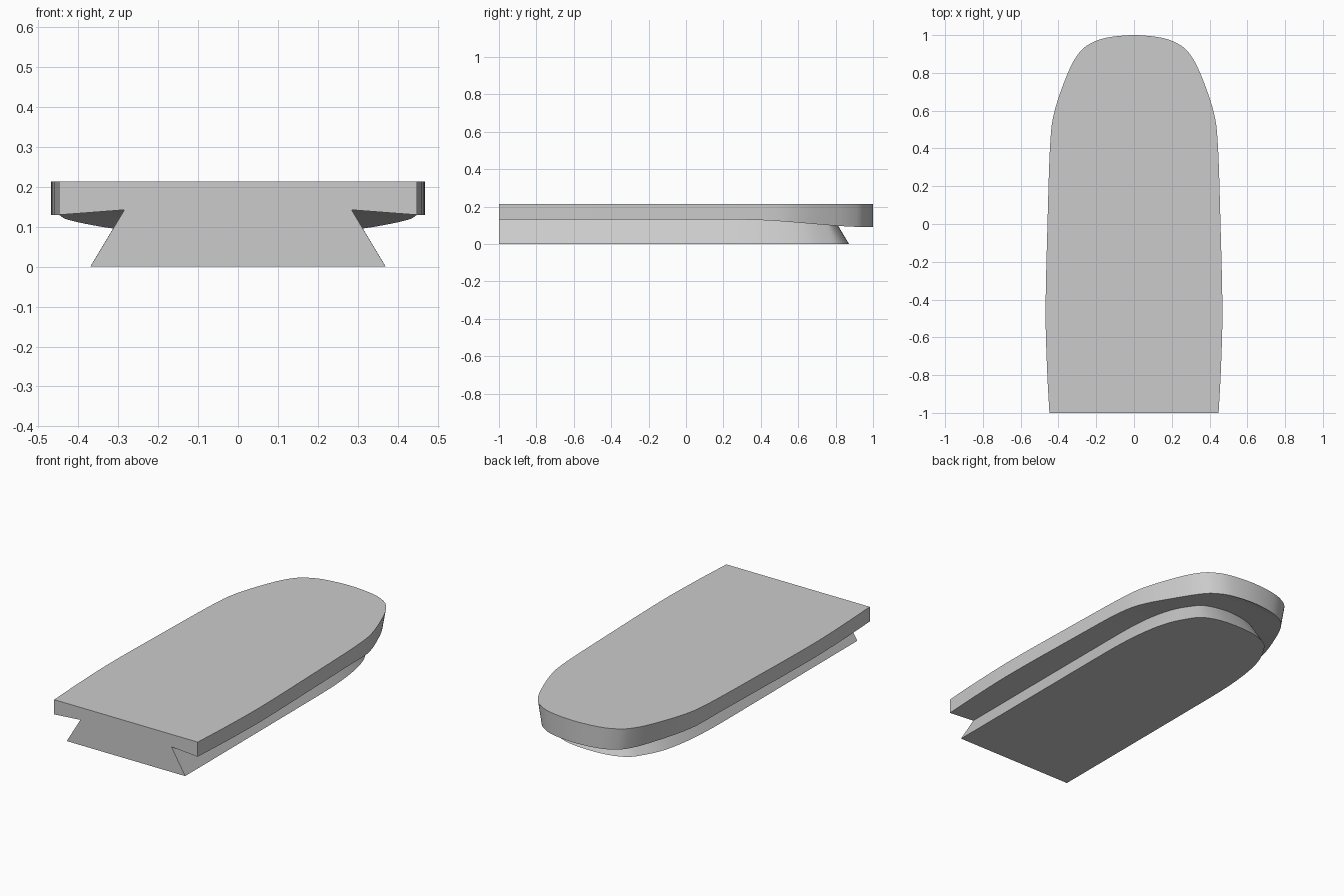
import bpy
import bmesh
from mathutils import Vector

cube = bpy.data.objects.get("Cube")
if cube:
    bpy.data.objects.remove(cube, do_unlink=True)

# One plain grey for everything
grey = bpy.data.materials.new("plain grey")
grey.use_nodes = True
grey.diffuse_color = (0.6, 0.6, 0.6, 1)
bsdf = next(n for n in grey.node_tree.nodes if n.type == "BSDF_PRINCIPLED")
bsdf.inputs["Base Color"].default_value = grey.diffuse_color

TOP = 0.213
STEPS = 6


def smooth_curve(points):
    """Catmull-Rom curve through half an outline, running from tail to nose."""
    p = [Vector(q) for q in points]
    p = [p[0] * 2 - p[1]] + p + [Vector((-p[-2].x, p[-2].y))]
    out = []
    for a, b, c, d in zip(p, p[1:], p[2:], p[3:]):
        for k in range(STEPS):
            t = k / STEPS
            out.append(0.5 * (2 * b + (c - a) * t + (2 * a - 5 * b + 4 * c - d) * t ** 2
                              + (3 * b - a - 3 * c + d) * t ** 3))
    return out + [p[-2]]


def loft(name, sections):
    """Skin a list of closed sections and cap the flat tail."""
    bm = bmesh.new()
    rows = [[bm.verts.new(v) for v in s] for s in sections]
    for r, s in zip(rows, rows[1:]):
        for i in range(len(r)):
            j = (i + 1) % len(r)
            bm.faces.new((r[i], r[j], s[j], s[i]))
    bm.faces.new(rows[0])
    bm.faces.new(rows[-1])
    bmesh.ops.remove_doubles(bm, verts=bm.verts, dist=0.0005)
    bmesh.ops.dissolve_degenerate(bm, edges=bm.edges, dist=0.0005)
    # Merge each flat run into a single face
    bmesh.ops.dissolve_limit(bm, angle_limit=0.001, verts=bm.verts, edges=bm.edges)
    bmesh.ops.recalc_face_normals(bm, faces=bm.faces)
    mesh = bpy.data.meshes.new(name)
    bm.to_mesh(mesh)
    bm.free()
    mesh.materials.append(grey)
    obj = bpy.data.objects.new(name, mesh)
    bpy.context.collection.objects.link(obj)
    bpy.ops.object.select_all(action="DESELECT")
    obj.select_set(True)
    bpy.context.view_layer.objects.active = obj
    bpy.ops.object.shade_smooth_by_angle(angle=0.5)
    return obj


def ease(y, start, end):
    t = min(max((y - start) / (end - start), 0), 1)
    return t * t * (3 - 2 * t)


# Top plate: rounded nose, rim deepening towards it, underside rising inward
plate = smooth_curve([(0.448, -1), (0.461, -0.75), (0.468, -0.45), (0.458, 0), (0.444, 0.42),
                      (0.42, 0.6), (0.35, 0.8), (0.295, 0.9), (0.24, 0.95), (0.15, 0.985), (0, 1)])
sections = []
for w, y in plate:
    rim = 0.13 - 0.04 * ease(y, 0.3, 1)
    low = w * (1 - 0.08 * ease(y, 0.45, 0.95))
    sections.append([(-w, y, TOP), (w, y, TOP), (low, y, rim),
                     (0, y, rim + 0.076 * w), (-low, y, rim)])
loft("top_plate", sections)

# Dovetail base: wide at the bottom, leaning inward as it rises into the plate
base = smooth_curve([(0.37, -1), (0.37, -0.4), (0.37, 0), (0.368, 0.3), (0.352, 0.5), (0.32, 0.65),
                     (0.27, 0.755), (0.215, 0.825), (0.12, 0.862), (0, 0.872)])
height, lean = 0.17, 0.6
sections = []
for i, p in enumerate(base):
    before = base[max(i - 1, 0)]
    after = base[i + 1] if i + 1 < len(base) else Vector((-before.x, before.y))
    along = (after - before).normalized()
    x, y = p + Vector((-along.y, along.x)) * height * lean
    x = max(x, 0)
    if i == 0:
        y = p.y
    sections.append([(-p.x, p.y, 0), (p.x, p.y, 0), (x, y, height), (-x, y, height)])
loft("dovetail_base", sections)
